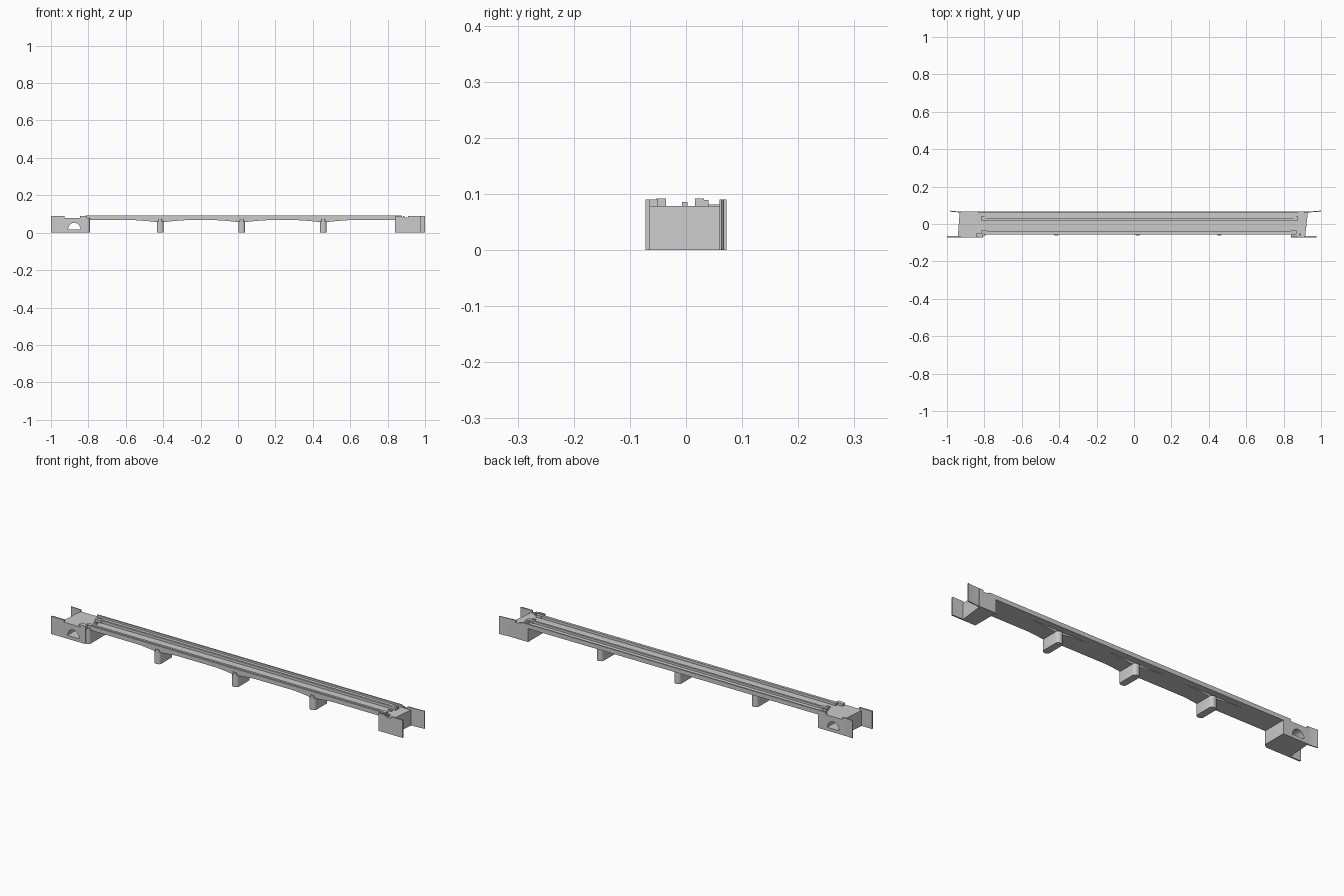
import bpy, bmesh, math
from mathutils import Vector

if "Cube" in bpy.data.objects:
    bpy.data.objects.remove(bpy.data.objects["Cube"])


def prism(name, pts, axis, lo, hi, smooth=False):
    """Extrude a 2D outline along an axis: 'x' takes (y,z), 'y' takes (x,z), 'z' takes (x,y)."""
    place = {'x': lambda a, b, t: (t, a, b),
             'y': lambda a, b, t: (a, t, b),
             'z': lambda a, b, t: (a, b, t)}[axis]
    bm = bmesh.new()
    face = bm.faces.new([bm.verts.new(place(a, b, lo)) for a, b in pts])
    ext = bmesh.ops.extrude_face_region(bm, geom=[face])
    moved = [v for v in ext['geom'] if isinstance(v, bmesh.types.BMVert)]
    bmesh.ops.translate(bm, verts=moved, vec=Vector(place(0, 0, hi - lo)))
    bmesh.ops.recalc_face_normals(bm, faces=bm.faces)
    mesh = bpy.data.meshes.new(name)
    bm.to_mesh(mesh)
    bm.free()
    ob = bpy.data.objects.new(name, mesh)
    bpy.context.collection.objects.link(ob)
    if smooth:
        bpy.context.view_layer.objects.active = ob
        ob.select_set(True)
        bpy.ops.object.shade_smooth_by_angle(angle=math.radians(35))
        ob.select_set(False)
    return ob


def box(name, x0, x1, y0, y1, z0, z1):
    return prism(name, [(x0, y0), (x1, y0), (x1, y1), (x0, y1)], 'z', z0, z1)


def arc(cx, cy, rx, ry, a0, a1, n):
    return [(cx + rx * math.cos(math.radians(a0 + (a1 - a0) * i / n)),
             cy + ry * math.sin(math.radians(a0 + (a1 - a0) * i / n))) for i in range(n + 1)]


LEFT, RIGHT = -0.79, 0.845
PIERS = (-0.416, 0.02, 0.456)
PLATE = 0.079

# Deck: front parapet, trough, dividing wall, walkway and rear edge in one section
prism('deck', [(-0.055, 0.068), (0.068, 0.068), (0.068, 0.090), (0.061, 0.090),
               (0.061, 0.081), (0.029, 0.081), (0.029, 0.092), (0.019, 0.092),
               (0.019, PLATE), (-0.038, PLATE), (-0.038, 0.092), (-0.049, 0.092),
               (-0.049, 0.090), (-0.055, 0.090)], 'x', LEFT - 0.01, RIGHT + 0.02)

# Arched girder: underside dips to a haunch at each pier
HIGH, LOW = 0.071, 0.056


def underside():
    pts = [(LEFT, HIGH - 0.002)]
    half = (PIERS[1] - PIERS[0]) / 2
    for p in PIERS:
        for i in range(-10, 11):
            if i == -10 and p != PIERS[0]:
                continue
            t = i / 10
            pts.append((p + half * t, HIGH - 0.002 - (HIGH - LOW) * (1 - abs(t)) ** 2))
    return pts + [(RIGHT, HIGH - 0.002)]


prism('arched_girder', underside() + [(RIGHT, 0.075), (LEFT, 0.075)], 'y', -0.050, 0.035, True)

# Piers with rounded noses
for i, x in enumerate(PIERS):
    w = 0.018
    plan = arc(x, -0.048, w, 0.014, 180, 360, 10) + arc(x, 0.036, w, 0.014, 0, 180, 10)
    prism(f'pier_{i + 1}', plan, 'z', 0, 0.059, True)
    nose = arc(x, -0.052, 0.010, 0.010, 180, 360, 8)
    prism(f'pier_cap_{i + 1}', nose, 'z', 0.055, 0.072, True)

# Left abutment body, front and rear walls with notched parapets
left_body = prism('left_abutment', arc(LEFT - 0.018, -0.049, 0.018, 0.018, -90, 0, 6)
                  + [(LEFT, 0.064), (-0.932, 0.064), (-0.942, -0.067)], 'z', 0, PLATE, True)
left_front = prism('left_front_wall', [(-1, 0), (-0.808, 0), (-0.808, 0.090), (-0.835, 0.090),
                   (-0.835, PLATE), (-0.928, PLATE), (-0.928, 0.090), (-1, 0.090)], 'y', -0.072, -0.064)
left_back = prism('left_rear_wall', [(-0.94, 0), (LEFT, 0), (LEFT, 0.090), (-0.835, 0.090),
                  (-0.835, PLATE), (-0.928, PLATE), (-0.928, 0.090), (-0.94, 0.090)], 'y', 0.060, 0.068)

# Right abutment
prism('right_abutment', [(0.84, -0.067), (0.915, -0.067), (0.930, 0.064), (0.84, 0.064)], 'z', 0, PLATE)
for name, x1, y0, y1 in (('right_front_wall', 0.975, -0.072, -0.064), ('right_rear_wall', 0.935, 0.060, 0.068)):
    prism(name, [(0.84, 0), (x1, 0), (x1, 0.090), (0.910, 0.090), (0.910, 0.081),
                 (0.890, 0.081), (0.890, 0.085), (0.876, 0.085), (0.876, 0.090), (0.84, 0.090)], 'y', y0, y1)

# Curved rear wing walls
for name, s, end in (('left_rear_wing', -1, 0.985), ('right_rear_wing', 1, 1.0)):
    n = 8
    x0 = 0.93
    outer = [(s * (x0 + (end - x0) * i / n), 0.0675 + 0.0045 * (i / n) ** 2) for i in range(n + 1)]
    inner = [(x, y - 0.005) for x, y in reversed(outer)]
    prism(name, outer + inner, 'z', 0, 0.090, True)

# Arched passage through the left abutment
passage = prism('passage_cutter', arc(-0.875, 0.017, 0.033, 0.036, 0, 180, 20), 'y', -0.1, 0.1)
passage.hide_render = True
passage.hide_viewport = True
for ob in (left_body, left_front, left_back):
    mod = ob.modifiers.new('passage', 'BOOLEAN')
    mod.operation = 'DIFFERENCE'
    mod.solver = 'EXACT'
    mod.object = passage

# Posts where the deck meets each abutment
for side, x, s in (('left', LEFT - 0.008, 1), ('right', 0.857, -1)):
    box(f'{side}_front_post', x - 0.018, x + 0.012, -0.053, -0.036, 0.07, 0.092)
    box(f'{side}_front_post_return', x - s * 0.036 - 0.012, x - s * 0.02 + 0.012, -0.068, -0.050, 0.07, 0.090)
    box(f'{side}_middle_post', x - 0.009, x + 0.009, -0.007, 0.003, 0.07, 0.086)
    box(f'{side}_divider_post', x - 0.018, x + 0.018, 0.016, 0.032, 0.07, 0.092)
    box(f'{side}_divider_step', x - s * 0.008 - 0.012, x - s * 0.008 + 0.012, 0.030, 0.040, 0.07, 0.089)
